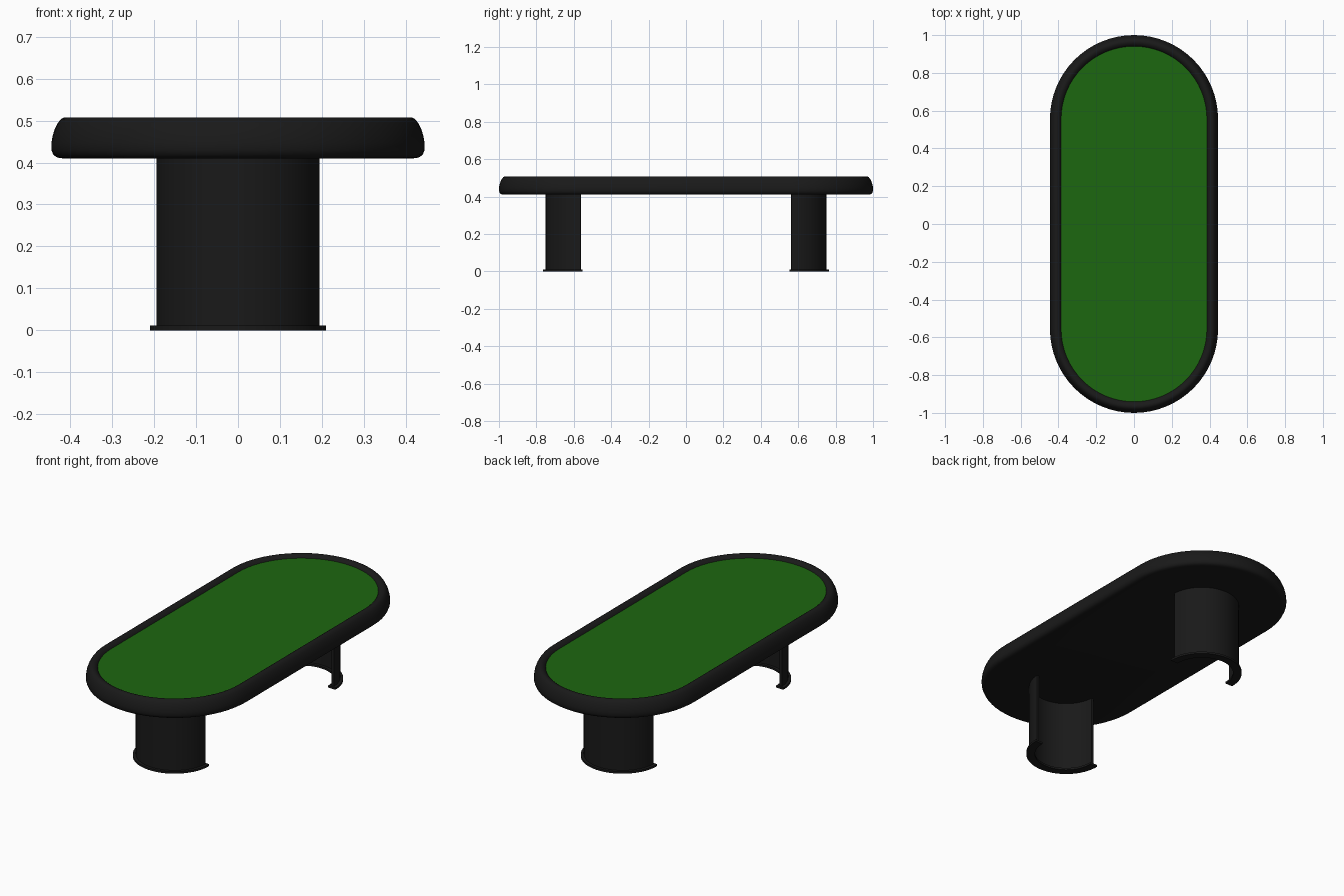
import bpy, bmesh, math

if "Cube" in bpy.data.objects:
    bpy.data.objects.remove(bpy.data.objects["Cube"])

HALF = 0.555   # half length of the straight part / leg arc centre
SEG = 32       # segments per half circle


def material(name, rgb):
    m = bpy.data.materials.new(name)
    m.diffuse_color = (*rgb, 1)
    m.use_nodes = True
    m.node_tree.nodes["Principled BSDF"].inputs["Base Color"].default_value = m.diffuse_color
    return m


black = material("black", (0.01, 0.01, 0.01))
green = material("green_felt", (0.012, 0.135, 0.005))


def finish(name, bm, mat):
    bmesh.ops.recalc_face_normals(bm, faces=bm.faces)
    me = bpy.data.meshes.new(name)
    bm.to_mesh(me)
    bm.free()
    ob = bpy.data.objects.new(name, me)
    bpy.context.collection.objects.link(ob)
    me.materials.append(mat)
    bpy.context.view_layer.objects.active = ob
    ob.select_set(True)
    bpy.ops.object.shade_smooth_by_angle(angle=math.radians(35))
    ob.select_set(False)
    return ob


def stadium(bm, r, z):
    """Ring of verts: two half circles joined by straight sides."""
    ring = []
    for side in (1, -1):
        for i in range(SEG + 1):
            a = math.pi * i / SEG
            ring.append(bm.verts.new((side * r * math.cos(a),
                                      side * (HALF + r * math.sin(a)), z)))
    return ring


def bridge(bm, a, b):
    n = len(a)
    for i in range(n):
        j = (i + 1) % n
        bm.faces.new((a[i], a[j], b[j], b[i]))


# Padded rail with closed underside
bm = bmesh.new()
profile = [(0.418, 0.410), (0.431, 0.412), (0.440, 0.418), (0.445, 0.430),
           (0.445, 0.447), (0.442, 0.464), (0.437, 0.480), (0.430, 0.494),
           (0.422, 0.504), (0.413, 0.508), (0.404, 0.507), (0.396, 0.503),
           (0.389, 0.497), (0.384, 0.488)]
rings = [stadium(bm, r, z) for r, z in profile]
for a, b in zip(rings, rings[1:]):
    bridge(bm, a, b)
bm.faces.new(rings[0])
bm.faces.new(rings[-1])
finish("rail_and_underside", bm, black)

# Felt playing surface
bm = bmesh.new()
low, high = stadium(bm, 0.386, 0.484), stadium(bm, 0.386, 0.492)
bridge(bm, low, high)
bm.faces.new(low)
bm.faces.new(high)
finish("felt_surface", bm, green)


def curved_wall(name, r_in, r_out, z0, z1, y_end, side):
    """Half-round shell bulging outward, its ends stopping at y_end."""
    bm = bmesh.new()
    start = math.asin((y_end - HALF) / r_out)
    sections = []
    for i in range(SEG + 1):
        a = start + (math.pi - 2 * start) * i / SEG
        c, s = math.cos(a), math.sin(a)
        sections.append([bm.verts.new((r * c, side * (HALF + r * s), z))
                         for r, z in ((r_in, z0), (r_out, z0), (r_out, z1), (r_in, z1))])
    for a, b in zip(sections, sections[1:]):
        bridge(bm, a, b)
    bm.faces.new(sections[0])
    bm.faces.new(sections[-1])
    finish(name, bm, black)


# Two half-round legs, each with a thin foot flange
for side, label in ((-1, "front"), (1, "back")):
    curved_wall(label + "_leg", 0.180, 0.195, 0.005, 0.412, 0.563, side)
    curved_wall(label + "_foot", 0.165, 0.210, 0.0, 0.011, 0.553, side)
